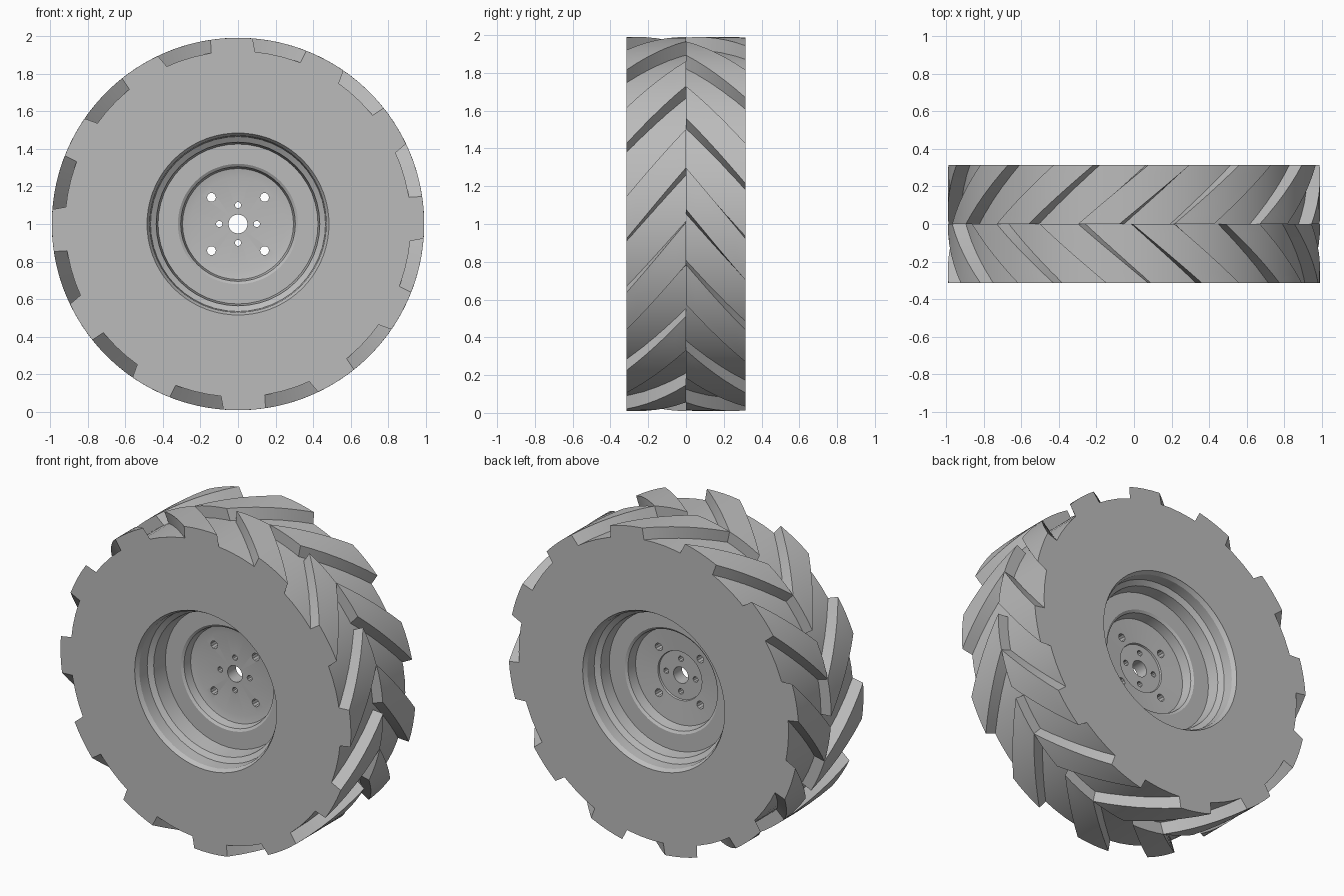
import bpy, bmesh
from math import sin, cos, radians, pi

if "Cube" in bpy.data.objects:
    bpy.data.objects.remove(bpy.data.objects["Cube"])

HALF = 0.315      # half the tyre width
AXLE = 1.0        # height of the axle
LUGS = 12         # lugs on each half

grey = bpy.data.materials.new("plain_grey")
grey.use_nodes = True
grey.diffuse_color = (0.5, 0.5, 0.5, 1)
grey.node_tree.nodes["Principled BSDF"].inputs["Base Color"].default_value = (0.5, 0.5, 0.5, 1)


def polar(r, angle, y):
    return (r * cos(angle), y, AXLE + r * sin(angle))


def finish(bm, name, smooth=None):
    bmesh.ops.recalc_face_normals(bm, faces=bm.faces)
    mesh = bpy.data.meshes.new(name)
    bm.to_mesh(mesh)
    bm.free()
    mesh.materials.append(grey)
    obj = bpy.data.objects.new(name, mesh)
    bpy.context.collection.objects.link(obj)
    if smooth:
        bpy.ops.object.select_all(action='DESELECT')
        obj.select_set(True)
        bpy.context.view_layer.objects.active = obj
        bpy.ops.object.shade_smooth_by_angle(angle=radians(smooth))
    return obj


def bridge(bm, rings, closed):
    """Join rings of vertices; closed also joins the last ring to the first."""
    count = len(rings)
    for i in range(count if closed else count - 1):
        a, b = rings[i], rings[(i + 1) % count]
        for j in range(len(a)):
            k = (j + 1) % len(a)
            bm.faces.new((a[j], a[k], b[k], b[j]))


def revolve(bm, profile, sides):
    """Turn a closed (radius, y) profile about the axle."""
    rings = [[bm.verts.new(polar(r, 2 * pi * i / sides, y)) for r, y in profile]
             for i in range(sides)]
    bridge(bm, rings, True)


# Tyre carcass with flat sidewalls
bm = bmesh.new()
revolve(bm, [(0.484, -HALF), (0.92, -HALF), (0.92, HALF), (0.484, HALF)], 72)
finish(bm, "tyre_carcass", 25)

# Slanted tread lugs, staggered between the two halves
SWEEP, STEPS, TOP = radians(22), 6, 4


def lug(bm, side, outer_angle):
    rings = []
    for s in range(STEPS + 1):
        t = s / STEPS
        mid = outer_angle + SWEEP * (1 - t)
        section = [(0.90, -8)] + [(0.99, -6.5 + 13 * i / TOP) for i in range(TOP + 1)] + [(0.90, 7)]
        rings.append([bm.verts.new(polar(r, mid + radians(a), side * HALF * t)) for r, a in section])
    bridge(bm, rings, False)
    bm.faces.new(rings[0])
    bm.faces.new(rings[-1])


for side, start, name in ((-1, 2, "front_lugs"), (1, 19, "rear_lugs")):
    bm = bmesh.new()
    for i in range(LUGS):
        lug(bm, side, radians(start + 360 / LUGS * i))
    finish(bm, name, 25)

# Rim: stepped barrel, flat web and dished hub
front = [(0.05, -0.03), (0.25, -0.03), (0.295, -0.04), (0.305, -0.09), (0.32, -0.10),
         (0.425, -0.10), (0.435, -0.20), (0.465, -0.22), (0.47, -0.29), (0.486, -HALF)]
rear = [(0.486, HALF), (0.47, 0.29), (0.465, 0.23), (0.435, 0.21), (0.425, 0.14),
        (0.32, 0.14), (0.305, 0.13), (0.295, 0.07), (0.15, 0.06), (0.147, 0.05), (0.05, 0.05)]
bm = bmesh.new()
revolve(bm, front + rear, 48)
rim = finish(bm, "rim")

# Bolt holes through the hub
bm = bmesh.new()
for ring_radius, hole, turn in ((0.10, 0.017, 0), (0.20, 0.024, pi / 4)):
    for i in range(4):
        cx, _, cz = polar(ring_radius, turn + i * pi / 2, 0)
        ends = [[bm.verts.new((cx + hole * cos(a), y, cz + hole * sin(a)))
                 for a in (2 * pi * j / 10 for j in range(10))] for y in (-0.2, 0.2)]
        bridge(bm, ends, False)
        for end in ends:
            bm.faces.new(end)
cutter = finish(bm, "hole_cutter")
cutter.hide_render = True
cut = rim.modifiers.new("bolt_holes", 'BOOLEAN')
cut.object = cutter
cut.operation = 'DIFFERENCE'
cut.solver = 'EXACT'
bpy.ops.object.select_all(action='DESELECT')
rim.select_set(True)
bpy.context.view_layer.objects.active = rim
bpy.ops.object.modifier_apply(modifier=cut.name)
bpy.data.objects.remove(cutter)
bpy.ops.object.shade_smooth_by_angle(angle=radians(25))
